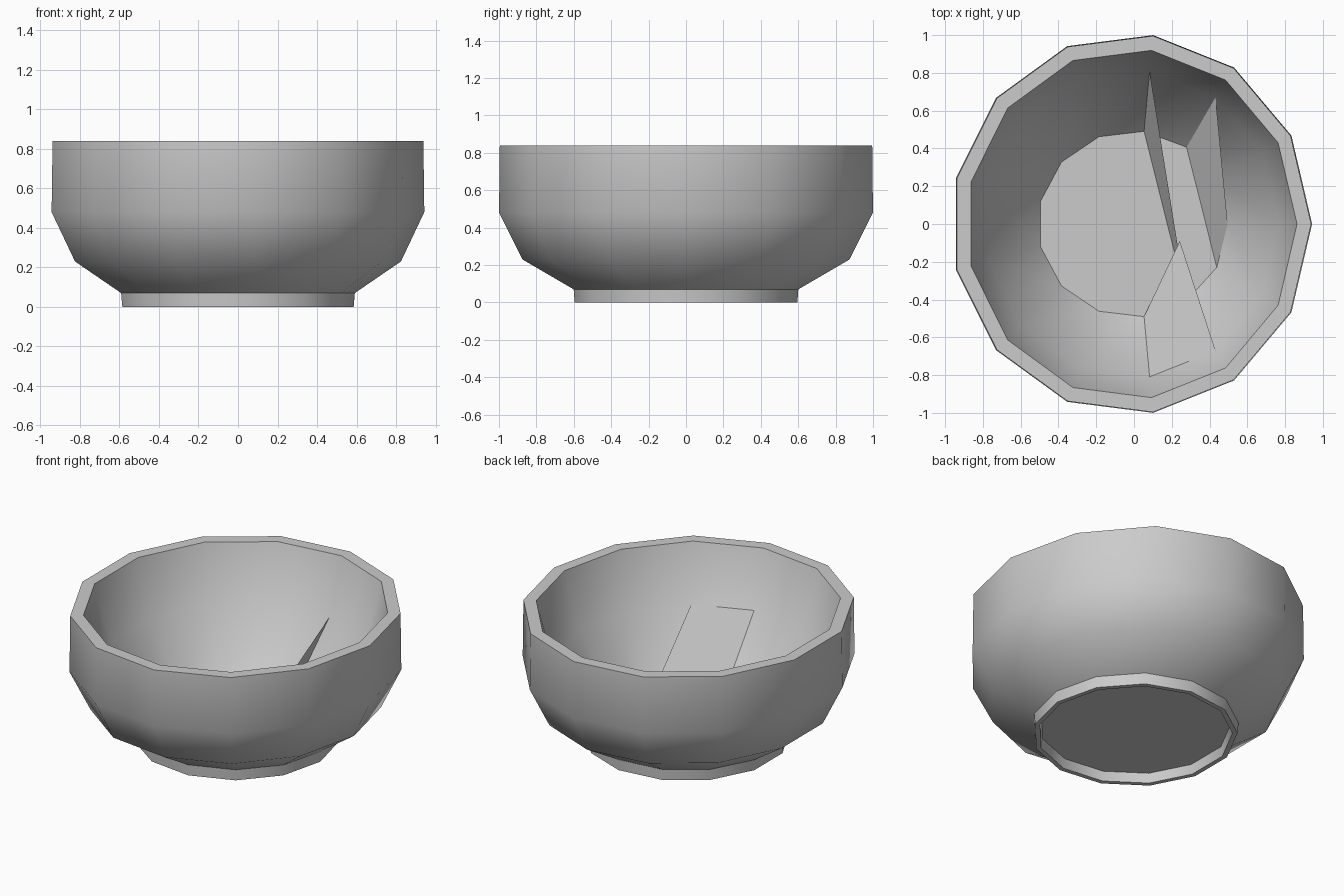
import bpy, math
from mathutils import Vector

if "Cube" in bpy.data.objects:
    bpy.data.objects.remove(bpy.data.objects["Cube"])

SIDES = 13


def point(ring, k):
    """Corner k of a slightly oval 13-sided ring (rx, ry, z), centred by its extents."""
    rx, ry, z = ring
    a = 2 * math.pi * k / SIDES
    return Vector((rx * (math.cos(a) - 0.0147), ry * math.sin(a), z))


def make_object(name, verts, faces, smooth):
    mesh = bpy.data.meshes.new(name)
    mesh.from_pydata(verts, [], faces)
    obj = bpy.data.objects.new(name, mesh)
    bpy.context.collection.objects.link(obj)
    if smooth:
        bpy.ops.object.select_all(action='DESELECT')
        obj.select_set(True)
        bpy.context.view_layer.objects.active = obj
        bpy.ops.object.shade_smooth_by_angle(angle=math.radians(38))
    return obj


# Bowl profile: foot recess, foot, outer wall, rim, inner wall, floor
MID = (0.78, 0.815, 0.48)
FLOOR = (0.503, 0.494, 0.12)
rings = [
    (0.555, 0.56, 0.06), (0.565, 0.57, 0.0),
    (0.594, 0.60, 0.0), (0.60, 0.605, 0.07),
    (0.837, 0.881, 0.23), (0.957, 1.007, 0.48), (0.952, 1.003, 0.84),
    (0.876, 0.926, 0.84), MID, FLOOR,
]
verts = [point(r, k) for r in rings for k in range(SIDES)]
faces = []
for i in range(len(rings) - 1):
    for k in range(SIDES):
        n = (k + 1) % SIDES
        a, b = i * SIDES, (i + 1) * SIDES
        faces.append((a + k, a + n, b + n, b + k))
last = (len(rings) - 1) * SIDES
faces.append(tuple(range(last, last + SIDES)))
faces.append(tuple(reversed(range(SIDES))))
make_object("bowl", verts, faces, True)

# Loose fracture panels inside the bowl
apex = point(MID, -2).lerp(point(FLOOR, 3), 0.5)
lift = Vector((0, 0, 0.004))
panels = {
    "right_panel": [point(MID, 2), point(FLOOR, 2), point(FLOOR, -1), point(FLOOR, 0)],
    "front_panel": [point(MID, -2), point(MID, -3), point(FLOOR, -3), apex],
    "back_sliver": [point(MID, 3), point(FLOOR, 3), point(FLOOR, -2)],
}
for name, pts in panels.items():
    make_object(name, [p + lift for p in pts], [tuple(range(len(pts)))], False)
